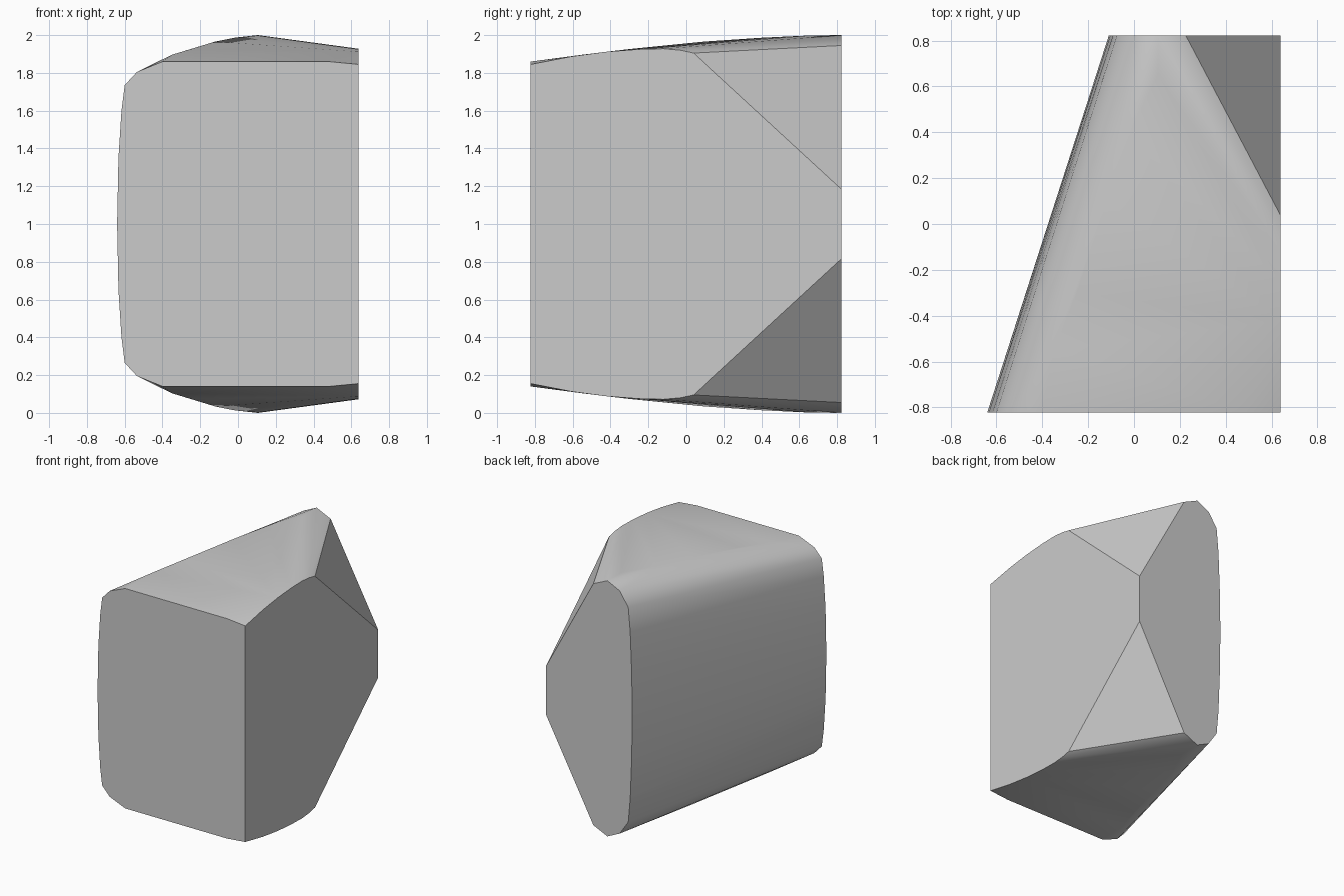
import bpy, bmesh, math

if "Cube" in bpy.data.objects:
    bpy.data.objects.remove(bpy.data.objects["Cube"])

F, B = -0.822, 0.822   # front and back planes

# Upper-half outlines (x, z) of the flat front and back faces
front = [(-0.64, 1.0), (-0.633, 1.35), (-0.617, 1.6), (-0.60, 1.735), (-0.535, 1.805),
         (-0.40, 1.86), (0.48, 1.86), (0.638, 1.845)]
back = [(-0.11, 1.0), (-0.104, 1.35), (-0.092, 1.65), (-0.075, 1.84), (0.0, 1.95),
        (0.105, 2.0), (0.226, 1.945), (0.638, 1.185)]
# Top edge of the flat right side (y, z)
side = [(-0.6, 1.888), (-0.42, 1.912), (-0.25, 1.925), (-0.12, 1.928), (-0.03, 1.92), (0.04, 1.905)]
# Rising crest running from front left to back (x, y, z)
crest = [(-0.35, -0.55, 1.896), (-0.25, -0.3, 1.926), (-0.12, 0.1, 1.966),
         (-0.02, 0.4, 1.986), (0.105, 0.65, 1.998)]

points = ([(x, F, z) for x, z in front] + [(x, B, z) for x, z in back]
          + [(0.638, y, z) for y, z in side] + crest)

# Faceted block: hull of the outlines, mirrored above and below z = 1
bm = bmesh.new()
for x, y, z in points:
    bm.verts.new((x, y, z))
    if z > 1.0:
        bm.verts.new((x, y, 2.0 - z))
res = bmesh.ops.convex_hull(bm, input=bm.verts[:])
loose = [v for v in bm.verts if not v.link_faces]
bmesh.ops.delete(bm, geom=loose, context='VERTS')
bmesh.ops.dissolve_limit(bm, angle_limit=math.radians(0.5), verts=bm.verts[:], edges=bm.edges[:])
bmesh.ops.recalc_face_normals(bm, faces=bm.faces[:])

mesh = bpy.data.meshes.new("faceted_block")
bm.to_mesh(mesh)
bm.free()
block = bpy.data.objects.new("faceted_block", mesh)
bpy.context.collection.objects.link(block)

# Soft blends on the rounded edges, crisp flat cuts
bpy.context.view_layer.objects.active = block
block.select_set(True)
bpy.ops.object.shade_smooth_by_angle(angle=math.radians(30))
